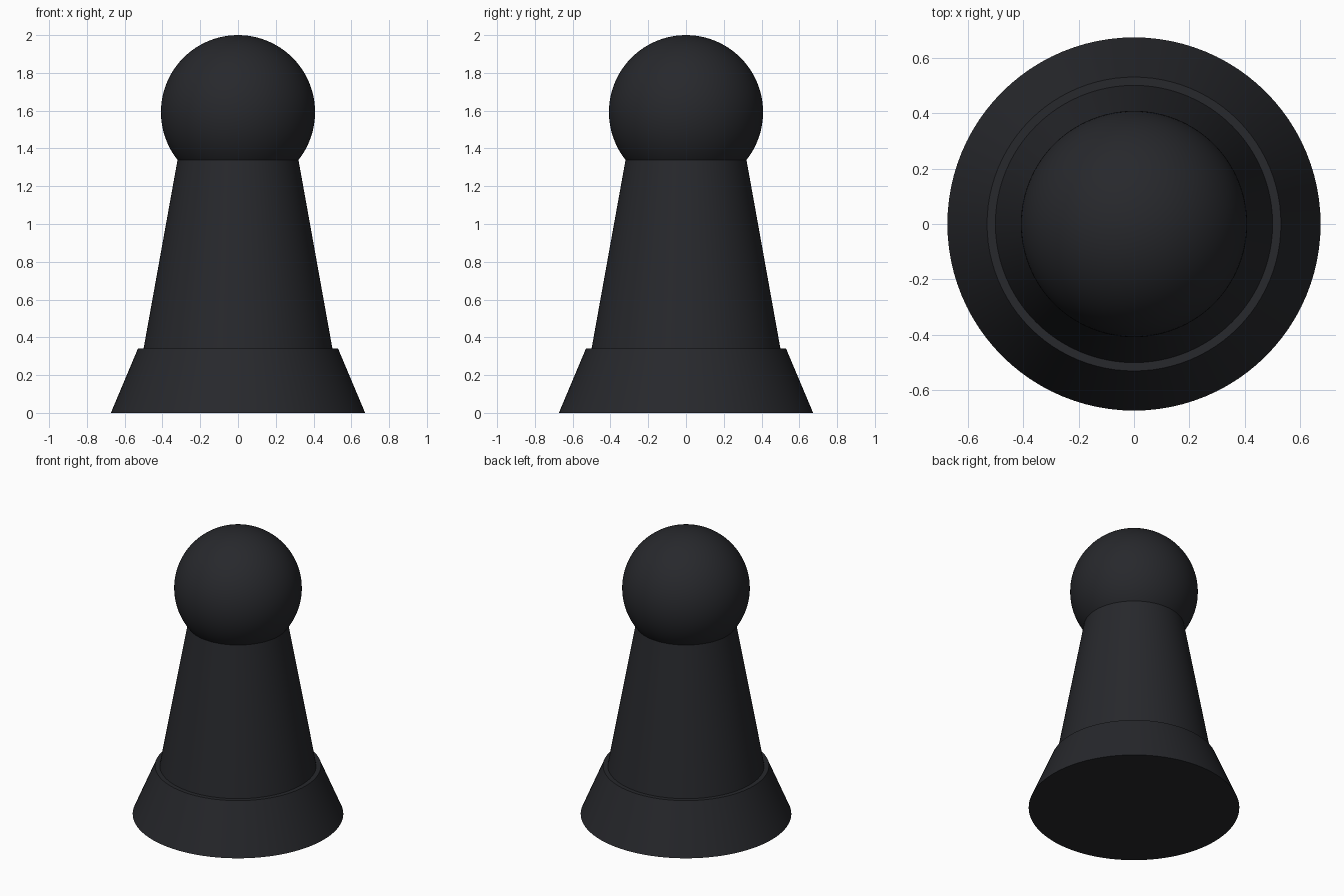
import bpy
import math

if "Cube" in bpy.data.objects:
    bpy.data.objects.remove(bpy.data.objects["Cube"])

black = bpy.data.materials.new("black")
black.diffuse_color = (0.02, 0.021, 0.025, 1)
black.use_nodes = True
black.node_tree.nodes["Principled BSDF"].inputs["Base Color"].default_value = black.diffuse_color


def finish(name):
    obj = bpy.context.object
    obj.name = name
    obj.data.materials.append(black)
    bpy.ops.object.shade_smooth_by_angle(angle=math.radians(30))


def frustum(name, r_bottom, r_top, z_bottom, z_top):
    bpy.ops.mesh.primitive_cone_add(
        vertices=96, radius1=r_bottom, radius2=r_top, depth=z_top - z_bottom,
        location=(0, 0, (z_bottom + z_top) / 2))
    finish(name)


# Flared foot and tapering body
frustum("base", 0.673, 0.53, 0, 0.34)
frustum("body", 0.50, 0.32, 0.34, 1.34)

# Round head, sunk into the top of the body
bpy.ops.mesh.primitive_uv_sphere_add(
    segments=96, ring_count=48, radius=0.408, location=(0, 0, 1.592))
finish("head")
